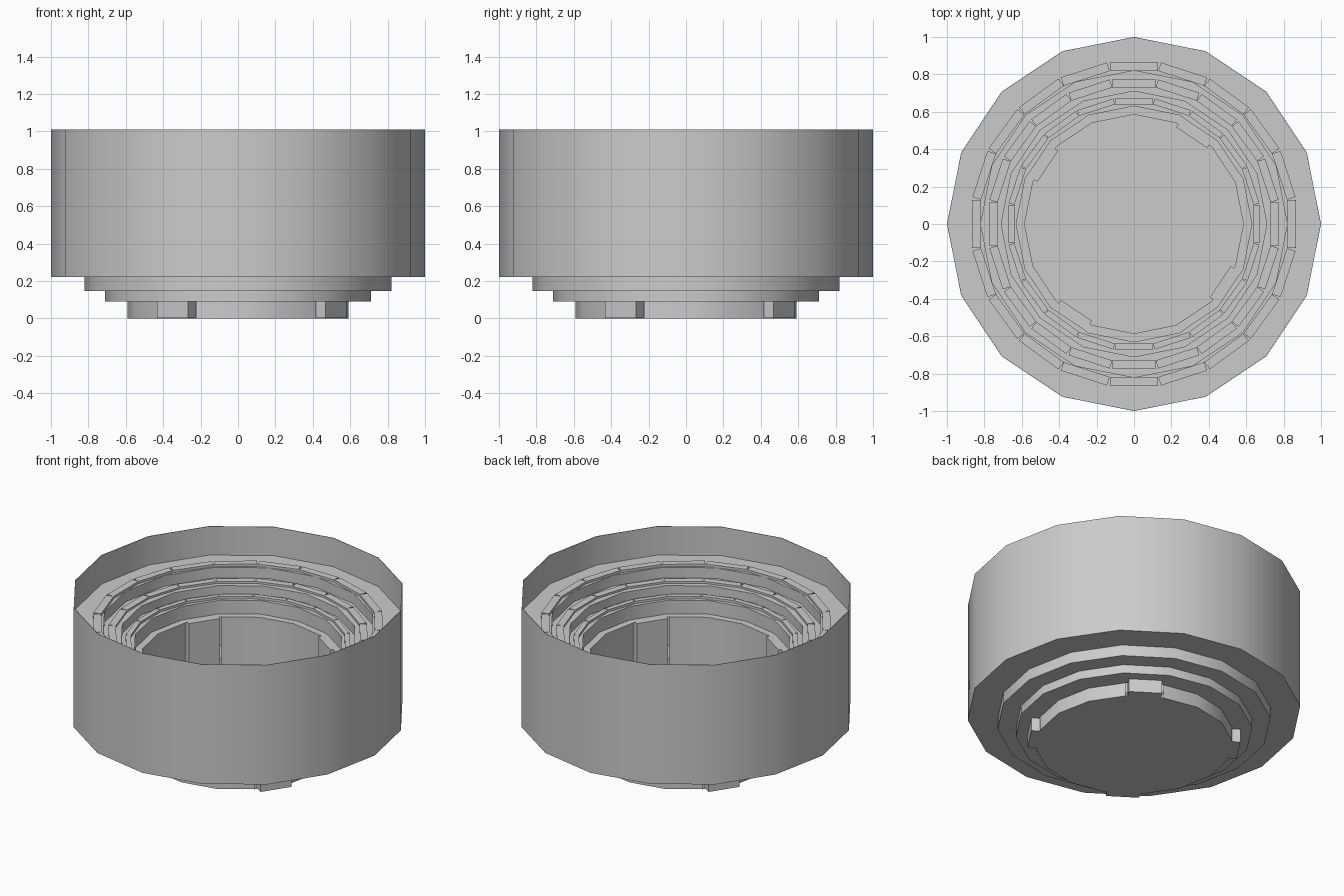
import bpy, bmesh, math
from mathutils import Matrix

if "Cube" in bpy.data.objects:
    bpy.data.objects.remove(bpy.data.objects["Cube"])

GATE_ANGLE = math.radians(56.25)


def finish(bm, name, smooth=False):
    bmesh.ops.recalc_face_normals(bm, faces=bm.faces)
    me = bpy.data.meshes.new(name)
    bm.to_mesh(me)
    bm.free()
    ob = bpy.data.objects.new(name, me)
    bpy.context.collection.objects.link(ob)
    if smooth:
        bpy.ops.object.select_all(action='DESELECT')
        ob.select_set(True)
        bpy.context.view_layer.objects.active = ob
        bpy.ops.object.shade_smooth_by_angle(angle=math.radians(30))
    return ob


def lathe(profile, sides):
    bm = bmesh.new()
    verts = [bm.verts.new((r, 0, z)) for r, z in profile]
    edges = [bm.edges.new(p) for p in zip(verts, verts[1:])]
    bmesh.ops.spin(bm, geom=verts + edges, cent=(0, 0, 0), axis=(0, 0, 1),
                   angle=math.tau, steps=sides, use_duplicate=False)
    bmesh.ops.remove_doubles(bm, verts=bm.verts, dist=1e-5)
    bmesh.ops.recalc_face_normals(bm, faces=bm.faces)
    return bm


def box_ring(name, count, start, r_in, r_out, width, z0, z1):
    """Boxes spaced evenly around the z axis."""
    bm = bmesh.new()
    for i in range(count):
        rot = Matrix.Rotation(start + i * math.tau / count, 4, 'Z')
        m = (rot @ Matrix.Translation(((r_in + r_out) / 2, 0, (z0 + z1) / 2))
             @ Matrix.Diagonal((r_out - r_in, width, z1 - z0, 1)))
        bmesh.ops.create_cube(bm, size=1, matrix=m)
    return finish(bm, name)


# Stepped sixteen-sided bowl: underside, outer wall, terraces, pit and floor
profile = [(0, 0), (.59, 0), (.59, .09), (.71, .09), (.71, .147), (.82, .147),
           (.82, .22), (1, .22), (1, 1.01), (.997, 1.01), (.997, .82),
           (.82, .82), (.82, .75), (.71, .75), (.71, .69), (.63, .69),
           (.63, .60), (.585, .60), (.585, .006), (0, .006)]
bowl = lathe(profile, 16)

# Openings in the pit wall where the gates stand
openings = []
for f in bowl.faces:
    c = f.calc_center_median()
    turn = (math.atan2(c.y, c.x) - GATE_ANGLE) % (math.pi / 2)
    at_gate = min(turn, math.pi / 2 - turn) < .05
    if at_gate and abs(f.normal.z) < .1 and .5 < math.hypot(c.x, c.y) < .6:
        openings.append(f)
bmesh.ops.delete(bowl, geom=openings, context='FACES')
finish(bowl, "stepped_bowl", True)

# Twenty-sided rings of bench slabs with small wedge gaps at the corners
tiers = [("upper_benches", .818, .866, .22), ("middle_benches", .73, .775, .147),
         ("lower_benches", .64, .672, .09)]
for name, r_in, r_out, base in tiers:
    width = 2 * r_in * math.tan(math.pi / 20)
    box_ring(name, 20, 0, r_in, r_out, width, base + .585, base + .616)

# Four gate blocks standing in the openings
box_ring("pit_gates", 4, GATE_ANGLE, .555, .63, .2, .002, .60)
